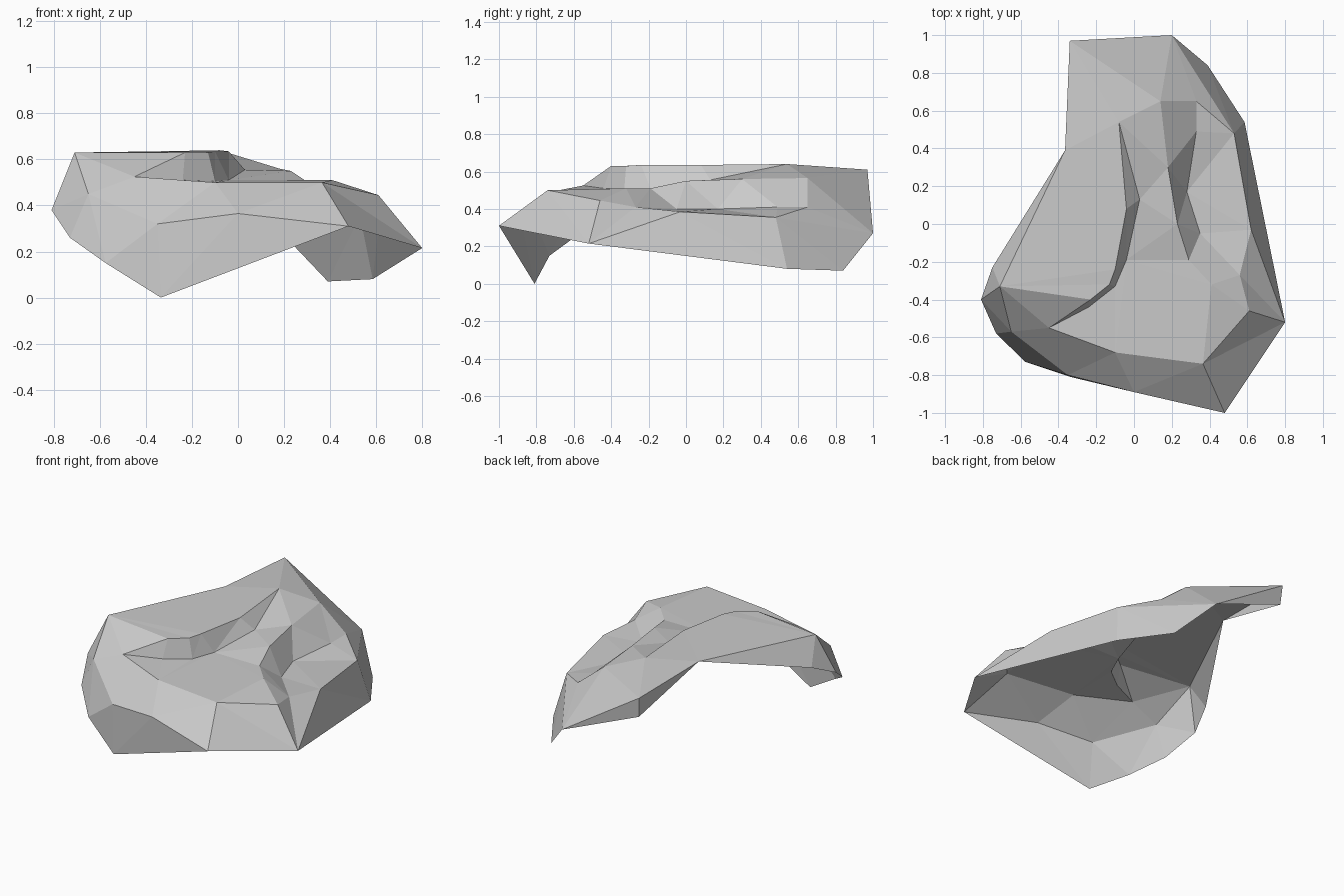
import bpy, bmesh
from mathutils import Vector

cube = bpy.data.objects.get("Cube")
if cube:
    bpy.data.objects.remove(cube, do_unlink=True)

stone = bpy.data.materials.new("grey_stone")
stone.use_nodes = True
colour = (0.6, 0.6, 0.6, 1)
stone.diffuse_color = colour
stone.node_tree.nodes["Principled BSDF"].inputs["Base Color"].default_value = colour

bm = bmesh.new()


def contour(*points):
    """Make a chain of vertices along a contour line of the rock."""
    return [bm.verts.new(Vector(p)) for p in points]


def add_triangle(first, second, third):
    corners = {first, second, third}
    if len(corners) == len("abc"):
        bm.faces.new((first, second, third))


def bridge(lower, upper):
    """Join two contours with triangles, always taking the shorter diagonal."""
    i = j = 0
    while i < len(lower) - 1 or j < len(upper) - 1:
        advance_lower = j == len(upper) - 1
        if not advance_lower and i < len(lower) - 1:
            along_lower = (lower[i + 1].co - upper[j].co).length
            along_upper = (lower[i].co - upper[j + 1].co).length
            advance_lower = along_lower < along_upper
        if advance_lower:
            add_triangle(lower[i], lower[i + 1], upper[j])
            i += 1
        else:
            add_triangle(lower[i], upper[j + 1], upper[j])
            j += 1


# Contours of the high plateau and the step below it
plateau_corner, plateau_side, plateau_back = contour(
    (-.71, -.33, .63), (-.365, .39, .635), (-.34, .97, .61))
crest = [plateau_corner] + contour(
    (-.23, -.4, .63), (-.13, -.32, .63), (-.1, -.24, .635),
    (-.04, .08, .635), (-.08, .54, .64))
crest_foot = contour(
    (-.45, -.55, .525), (-.24, -.44, .51), (-.1, -.33, .505),
    (-.04, -.19, .51), (.03, .13, .555)) + [crest[-1]]

# Contours of the middle floor, the second step and the low shelf
floor_front = contour((-.1, -.68, .5), (.365, -.74, .5))
floor_corner, = contour((.41, -.32, .51))
ledge = contour((.29, -.19, .51), (.23, 0, .55), (.18, .3, .56), (.14, .65, .565))
ledge_foot = [ledge[0]] + contour(
    (.35, -.05, .4), (.28, .17, .4), (.33, .49, .41), (.33, .65, .41))
shelf_edge = contour(
    (.61, -.46, .445), (.56, -.27, .41), (.62, -.03, .385), (.53, .48, .355))

# Front crease and the open lower rim
crease = contour((-.65, -.57, .45), (-.35, -.8, .32), (0, -.89, .365), (.48, -1, .31))
rim_left = [plateau_side] + contour(
    (-.75, -.23, .46), (-.81, -.4, .38), (-.73, -.58, .26),
    (-.575, -.73, .15), (-.335, -.81, 0)) + [crease[-1]]
rim_right = contour((.8, -.52, .215), (.585, .54, .08))
rim_back = contour((.2, 1, .27), (.39, .84, .07)) + [rim_right[-1]]
back_corner, = contour((-.33, .96, .48))

# Upper terraces and steps
bridge([plateau_corner, plateau_side, plateau_back], crest)
bridge(crest, crest_foot)
bridge(crest_foot, floor_front + [floor_corner] + ledge)
bridge(ledge, ledge_foot)
bridge([floor_front[-1], floor_corner] + ledge_foot, shelf_edge)

# Front and left flanks
bridge([plateau_corner, crest_foot[0]] + floor_front, crease)
bridge([plateau_side, plateau_corner] + crease, rim_left)

# Right flank
bridge([floor_front[-1], shelf_edge[0]], [crease[-1], rim_right[0]])
bridge(shelf_edge, rim_right)

# Back slope and overhanging corner
bridge([plateau_back, rim_back[0]], [crest[-1], ledge[-1], ledge_foot[-1]])
bridge([ledge_foot[-1], shelf_edge[-1]], [rim_back[0]])
bridge([shelf_edge[-1]], rim_back)
add_triangle(plateau_back, back_corner, rim_back[0])
add_triangle(plateau_back, plateau_side, back_corner)

# Turn the connected shell so that its top faces upwards
bmesh.ops.recalc_face_normals(bm, faces=bm.faces)
if sum(f.normal.z * f.calc_area() for f in bm.faces) < 0:
    bmesh.ops.reverse_faces(bm, faces=bm.faces)

mesh = bpy.data.meshes.new("rock_ledge")
bm.to_mesh(mesh)
bm.free()
mesh.materials.append(stone)
rock = bpy.data.objects.new("rock_ledge", mesh)
bpy.context.collection.objects.link(rock)
